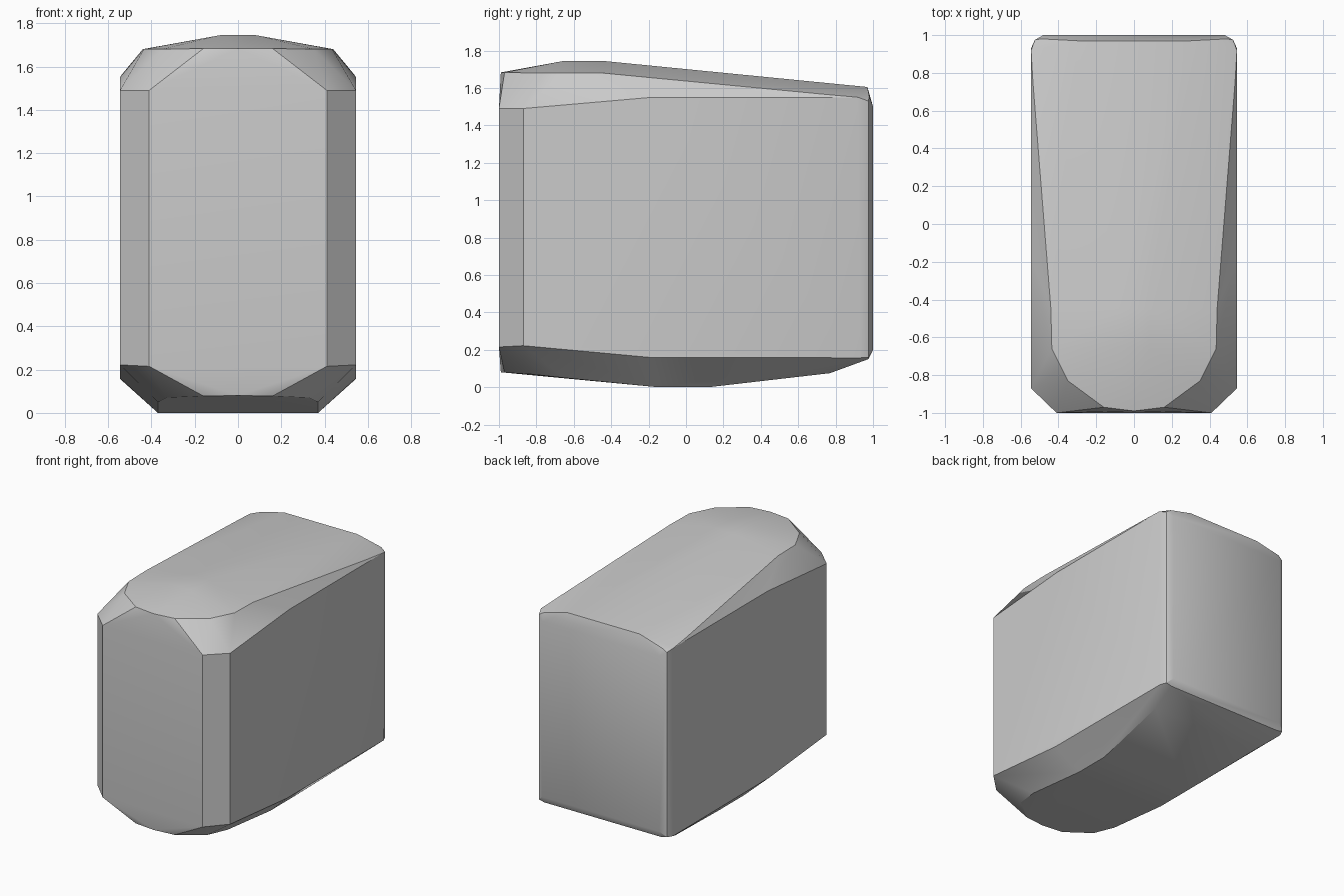
import bpy, bmesh, math

cube = bpy.data.objects.get("Cube")
if cube:
    bpy.data.objects.remove(cube, do_unlink=True)

grey = bpy.data.materials.new("light_grey")
grey.use_nodes = True
colour = (0.6, 0.6, 0.6, 1)
grey.diffuse_color = colour
grey.node_tree.nodes["Principled BSDF"].inputs["Base Color"].default_value = colour

# Left half of the outline of each level
crown = [(0.08, -0.65, 1.745), (0.08, -0.45, 1.745), (0.3, 0.97, 1.605)]
top_rim = [(0, -0.99, 1.683), (0.16, -0.97, 1.683), (0.35, -0.83, 1.68),
           (0.435, -0.66, 1.68), (0.44, -0.45, 1.68), (0.535, 0.75, 1.565),
           (0.49, 0.98, 1.555)]
shoulder = [(0.41, -1, 1.49), (0.545, -0.87, 1.49), (0.545, -0.6, 1.515),
            (0.545, -0.18, 1.55), (0.545, 0.92, 1.55),
            (0.525, 0.975, 1.53), (0.48, 1, 1.5)]
skirt = [(0.41, -1, 0.215), (0.545, -0.87, 0.222), (0.545, -0.2, 0.16),
         (0.545, 0.93, 0.157), (0.525, 0.975, 0.16), (0.48, 1, 0.2)]
base = [(0, -0.99, 0.08), (0.16, -0.97, 0.078), (0.33, -0.83, 0.07),
        (0.37, -0.65, 0.05), (0.37, -0.15, 0), (0.37, 0.12, 0),
        (0.45, 0.77, 0.075), (0.48, 0.975, 0.15)]

# Solid shell wrapped around the mirrored outlines
bm = bmesh.new()
for level in (crown, top_rim, shoulder, skirt, base):
    for x, y, z in level:
        for side in ((1, -1) if x else (1,)):
            bm.verts.new((side * x, y, z))
result = bmesh.ops.convex_hull(bm, input=bm.verts[:])
loose = [v for v in bm.verts if not v.link_faces]
bmesh.ops.delete(bm, geom=loose, context='VERTS')
bmesh.ops.dissolve_limit(bm, angle_limit=math.radians(0.5),
                         verts=bm.verts[:], edges=bm.edges[:])
bmesh.ops.recalc_face_normals(bm, faces=bm.faces[:])

mesh = bpy.data.meshes.new("faceted_block")
bm.to_mesh(mesh)
bm.free()
mesh.materials.append(grey)
block = bpy.data.objects.new("faceted_block", mesh)
bpy.context.collection.objects.link(block)

# Soft shading with crisp main edges
bpy.context.view_layer.objects.active = block
block.select_set(True)
bpy.ops.object.shade_smooth_by_angle(angle=math.radians(30))
